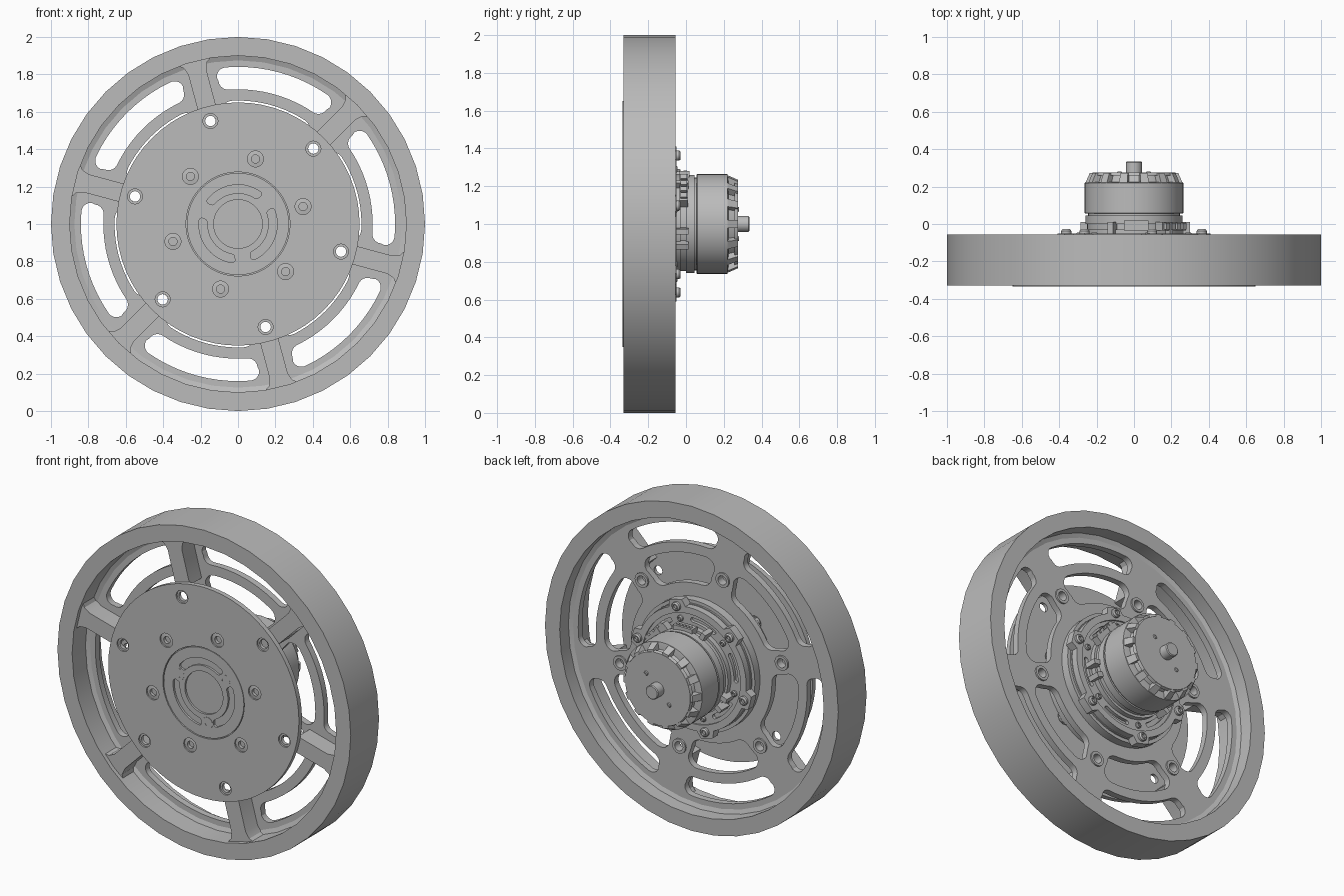
import bpy, bmesh
from math import sin, cos, pi, radians
from mathutils import Matrix

cube = bpy.data.objects.get("Cube")
if cube:
    bpy.data.objects.remove(cube, do_unlink=True)

grey = bpy.data.materials.new("machined_grey")
grey.use_nodes = True
grey.diffuse_color = (0.5, 0.5, 0.5, 1)
grey.node_tree.nodes["Principled BSDF"].inputs["Base Color"].default_value = (0.5, 0.5, 0.5, 1)
grey.node_tree.nodes["Principled BSDF"].inputs["Roughness"].default_value = 0.6

CENTRE = 1.0
SIXTH = 60
SPOKE = 45      # first spoke angle in degrees
SLOT = 75       # first slot angle in degrees
parts = []


def finish(name, bm):
    bmesh.ops.remove_doubles(bm, verts=bm.verts, dist=0.0002)
    bmesh.ops.recalc_face_normals(bm, faces=bm.faces)
    mesh = bpy.data.meshes.new(name)
    bm.to_mesh(mesh)
    bm.free()
    mesh.materials.clear()
    mesh.materials.append(grey)
    obj = bpy.data.objects.new(name, mesh)
    bpy.context.collection.objects.link(obj)
    parts.append(obj)
    return obj


def polar(r, deg):
    return r * cos(radians(deg)), r * sin(radians(deg))


def circle(r, n=48, at=(0, 0)):
    return [(at[0] + r * cos(2 * pi * i / n), at[1] + r * sin(2 * pi * i / n)) for i in range(n)]


def arc_slot(r0, r1, mid, half, c):
    """Curved slot between two radii with corner radius c."""
    pts = []

    def corner(r, ang, start):
        cx, cy = polar(r, ang)
        for k in range(6):
            dx, dy = polar(c, start + ang + 18 * k)
            pts.append((cx + dx, cy + dy))

    out, inn = half - c / r1 * 57.3, half - c / r0 * 57.3
    corner(r1 - c, mid - out, -90)
    pts.extend(polar(r1, mid - out + 2 * out * i / 10) for i in range(1, 10))
    corner(r1 - c, mid + out, 0)
    corner(r0 + c, mid + inn, 90)
    pts.extend(polar(r0, mid + inn - 2 * inn * i / 10) for i in range(1, 10))
    corner(r0 + c, mid - inn, 180)
    return pts


def plate(name, loops, y0, y1):
    """Flat plate facing the front, first loop outside, the others holes."""
    cu = bpy.data.curves.new(name, 'CURVE')
    cu.dimensions = '2D'
    cu.fill_mode = 'BOTH'
    cu.extrude = (y1 - y0) / 2
    for pts in loops:
        sp = cu.splines.new('POLY')
        sp.points.add(len(pts) - 1)
        for p, (x, z) in zip(sp.points, pts):
            p.co = (x, z, 0, 1)
        sp.use_cyclic_u = True
    tmp = bpy.data.objects.new(name + "_outline", cu)
    bpy.context.collection.objects.link(tmp)
    dg = bpy.context.evaluated_depsgraph_get()
    mesh = bpy.data.meshes.new_from_object(tmp.evaluated_get(dg))
    bm = bmesh.new()
    bm.from_mesh(mesh)
    bpy.data.objects.remove(tmp, do_unlink=True)
    bpy.data.meshes.remove(mesh)
    bm.transform(Matrix.Translation((0, (y0 + y1) / 2, CENTRE)) @ Matrix.Rotation(pi / 2, 4, 'X'))
    return finish(name, bm)


def lathe(name, profile, n=48, at=(0, 0), closed=False):
    """Turn (radius, y) points around an axis along y."""
    bm = bmesh.new()
    rings = [[bm.verts.new((at[0] + r * cos(2 * pi * i / n), y, CENTRE + at[1] + r * sin(2 * pi * i / n)))
              for i in range(n)] for r, y in profile]
    pairs = list(zip(rings, rings[1:])) + ([(rings[-1], rings[0])] if closed else [])
    for a, b in pairs:
        for i in range(n):
            j = (i + 1) % n
            bm.faces.new((a[i], a[j], b[j], b[i]))
    return finish(name, bm)


def block(name, r0, r1, width, y0, y1, deg, shift=0):
    """Box pointing outward at an angle, moved sideways by shift."""
    bm = bmesh.new()
    bmesh.ops.create_cube(bm, size=1)
    bm.transform(Matrix.Translation((0, 0, CENTRE)) @ Matrix.Rotation(-radians(deg), 4, 'Y')
                 @ Matrix.Translation(((r0 + r1) / 2, (y0 + y1) / 2, shift))
                 @ Matrix.Diagonal((r1 - r0, y1 - y0, width, 1)))
    return finish(name, bm)


def screw(name, r, deg, y0, y1, radius):
    """Socket screw whose head ends at y1."""
    d = 0.6 * (y1 - y0)
    s = radius * 0.5
    lathe(name, [(0, y0), (radius, y0), (radius, y0 + d), (radius * 0.75, y1), (s, y1), (s, y1 - d), (0, y1 - d)],
          16, polar(r, deg))


sixths = range(0, 360, SIXTH)

# Wheel rim with a small inner shoulder against the web
lathe("rim", [(1, -0.33), (1, -0.055), (0.9, -0.055), (0.9, -0.14), (0.875, -0.15),
              (0.875, -0.19), (0.9, -0.2), (0.9, -0.33)], 40, closed=True)

# Slotted web joining the rim and the hub
web = [circle(0.89)]
for a in sixths:
    web.append(arc_slot(0.72, 0.84, SLOT + a, 23, 0.05))
    web.append(arc_slot(0.48, 0.66, SLOT + a, 23, 0.06))
    web.append(circle(0.028, 16, polar(0.57, SPOKE + a)))
web.append(circle(0.3))
plate("web", web, -0.19, -0.15)

# Spokes with flared feet at the rim
for i, a in enumerate(sixths):
    prof = [(0.63, -0.05), (0.84, -0.05), (0.88, -0.065), (0.905, -0.1),
            (0.905, 0.1), (0.88, 0.065), (0.84, 0.05), (0.63, 0.05)]
    c, s = polar(1, SPOKE + a)
    plate(f"spoke_{i + 1}", [[(r * c - t * s, r * s + t * c) for r, t in prof]], -0.305, -0.17)

# Front cover with bolt holes and countersunk screws
cover = [circle(0.65, 64)]
for a in sixths:
    cover.append(circle(0.04, 20, polar(0.57, SPOKE + a)))
    cover.append(circle(0.043, 20, polar(0.36, SLOT + a)))
cover.append(circle(0.278))
plate("front_cover", cover, -0.335, -0.305)
for i, a in enumerate(sixths):
    at = polar(0.57, SPOKE + a)
    lathe(f"hole_bush_{i + 1}", [(0.042, -0.325), (0.042, -0.305), (0.028, -0.305), (0.028, -0.325)],
          20, at, closed=True)
    lathe(f"cover_screw_{i + 1}", [(0.044, -0.30), (0.044, -0.326), (0.022, -0.329),
                                   (0.022, -0.31), (0, -0.31)], 16, polar(0.36, SLOT + a))

# Centre boss of the cover with three curved grooves
boss = [circle(0.273), circle(0.13)]
for a in (98, 218, 338):
    boss.append(arc_slot(0.165, 0.21, a, 47, 0.018))
plate("centre_boss", boss, -0.333, -0.315)
lathe("boss_backing", [(0, -0.32), (0.3, -0.32), (0.3, -0.29), (0, -0.29)])
for i, a in enumerate((38, 158, 278)):
    lathe(f"boss_screw_{i + 1}", [(0.035, -0.315), (0.035, -0.334), (0.018, -0.334),
                                  (0.018, -0.325), (0, -0.325)], 16, polar(0.182, a))

# Hub drum between the cover and the motor mount
lathe("hub_drum", [(0.3, -0.31), (0.38, -0.31), (0.38, -0.09), (0.3, -0.09)], closed=True)

# Lugged mounting ring
lugs = []
for d in range(0, 360, 3):
    off = abs((d - SLOT + 30) % SIXTH - 30)
    lugs.append(polar(0.415 if off <= 7 else 0.375, d))
plate("mount_ring", [lugs, circle(0.335)], -0.1, -0.05)
lathe("ring_lip", [(0.4, -0.15), (0.4, -0.1), (0.37, -0.1), (0.37, -0.15)], closed=True)
for i, a in enumerate(sixths):
    screw(f"ring_screw_{i + 1}", 0.375, SLOT + a, -0.05, -0.028, 0.027)
    lathe(f"web_bush_{i + 1}", [(0.045, -0.16), (0.045, -0.14), (0.028, -0.14), (0.028, -0.16)],
          16, polar(0.57, SPOKE + a), closed=True)

# Slotted motor flange inside the ring
flange = [circle(0.335)]
for a in sixths:
    flange.append(arc_slot(0.285, 0.312, SPOKE + a, 17, 0.012))
plate("motor_flange", flange, -0.08, -0.06)
lathe("flange_backing", [(0, -0.1), (0.34, -0.1), (0.34, -0.085), (0, -0.085)])
for i, a in enumerate(sixths):
    screw(f"flange_screw_{i + 1}", 0.3, SLOT + a, -0.06, -0.045, 0.018)

# Motor body: base, can, vented end and shaft
lathe("motor_base", [(0, -0.08), (0.265, -0.08), (0.265, -0.03), (0.25, -0.03), (0.25, 0), (0.26, 0),
                     (0.26, 0.045), (0.245, 0.045), (0.245, 0.06), (0, 0.06)])
lathe("motor_can", [(0, 0.055), (0.26, 0.055), (0.264, 0.06), (0.264, 0.22), (0.24, 0.224), (0, 0.224)])
lathe("vent_core", [(0.222, 0.22), (0.205, 0.265), (0, 0.265)])
lathe("end_cap", [(0, 0.258), (0.228, 0.258), (0.222, 0.276), (0, 0.276)])
for i in range(14):
    rib = block(f"vent_rib_{i + 1}", 0.19, 0.262, 0.045, 0.215, 0.274, i * 360 / 14)
    for v in rib.data.vertices:     # slope the outer end inward
        if v.co.y > 0.25:
            v.co.x *= 0.9
            v.co.z = CENTRE + (v.co.z - CENTRE) * 0.9
lathe("shaft", [(0, 0.27), (0.043, 0.27), (0.043, 0.33), (0.038, 0.335), (0, 0.335)], 24)
for i, a in enumerate((SPOKE, SPOKE + 180)):
    screw(f"cap_screw_{i + 1}", 0.11, a, 0.27, 0.28, 0.014)

# Wire connectors around the base
block("signal_socket", 0.24, 0.28, 0.13, -0.035, 0.018, 90, -0.012)
for i in range(5):
    block(f"signal_pin_{i + 1}", 0.275, 0.284, 0.014, -0.012, 0.006, 90, -0.056 + i * 0.022)
block("power_socket", 0.24, 0.29, 0.19, -0.035, 0.01, 42)
for i in range(4):
    block(f"power_pin_{i + 1}", 0.28, 0.305, 0.03, -0.03, 0.005, 42, -0.066 + i * 0.044)
for i, (a, w) in enumerate(((115, 0.03), (48, 0.02), (-8, 0.03), (-24, 0.03), (200, 0.03), (216, 0.03))):
    block(f"terminal_{i + 1}", 0.24, 0.3, w, -0.065, 0.012, a)

# Smooth the round walls and keep the edges sharp
bpy.ops.object.select_all(action='DESELECT')
for obj in parts:
    obj.select_set(True)
bpy.context.view_layer.objects.active = parts[0]
bpy.ops.object.shade_smooth_by_angle(angle=radians(30))
